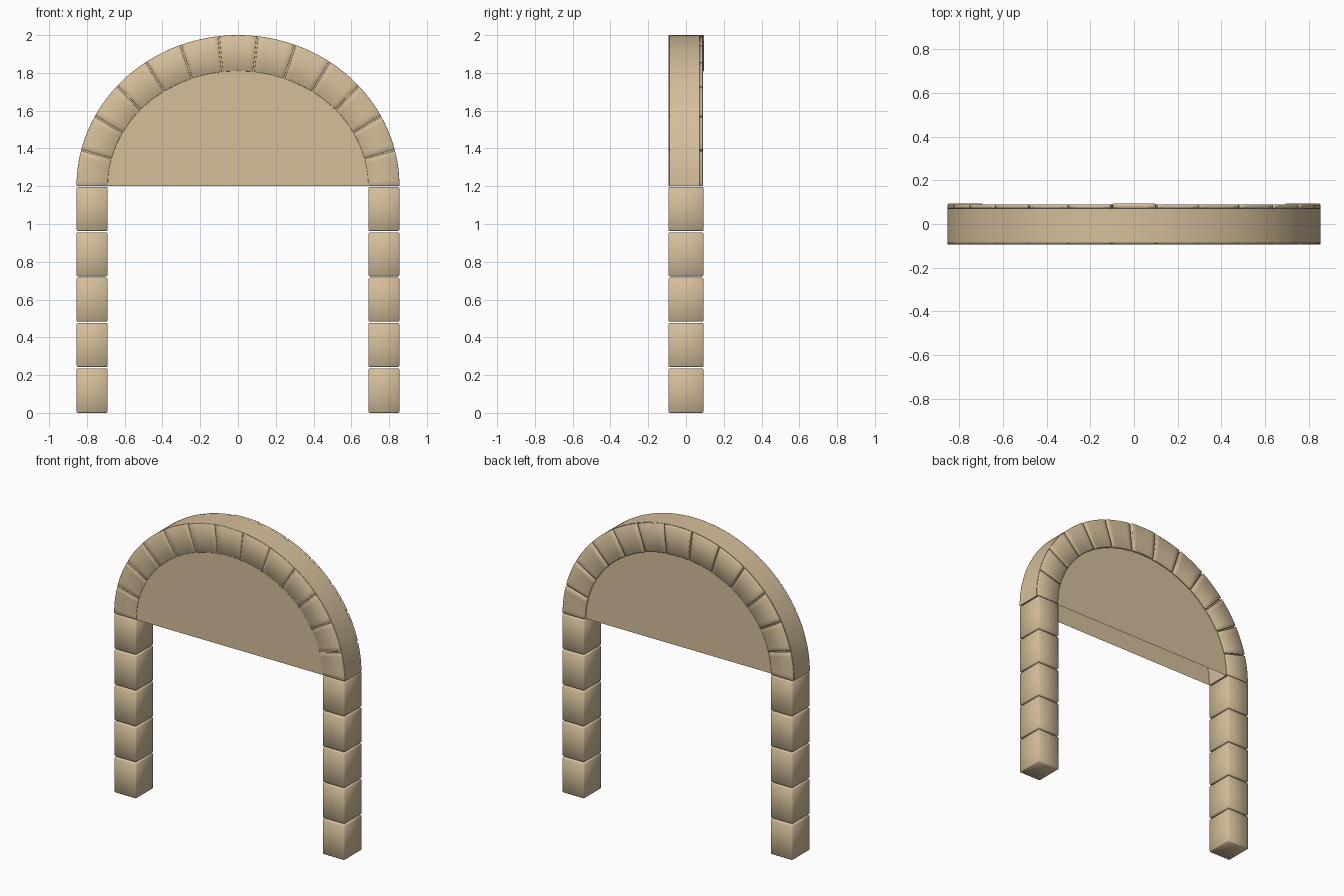
import bpy, bmesh, math

if "Cube" in bpy.data.objects:
    bpy.data.objects.remove(bpy.data.objects["Cube"])

RX, RZ = 0.855, 0.80      # outer half-ellipse
IX, IZ = 0.69, 0.61       # inner half-ellipse
SPRING = 1.2              # height where the arch starts
STONES = 13

sand = bpy.data.materials.new("sandstone")
sand.diffuse_color = (0.67, 0.52, 0.33, 1)
sand.use_nodes = True
sand.node_tree.nodes["Principled BSDF"].inputs["Base Color"].default_value = sand.diffuse_color


def finish(name, bm, smooth=True):
    bmesh.ops.recalc_face_normals(bm, faces=bm.faces)
    me = bpy.data.meshes.new(name)
    bm.to_mesh(me)
    bm.free()
    for p in me.polygons:
        p.use_smooth = smooth
    me.materials.append(sand)
    ob = bpy.data.objects.new(name, me)
    bpy.context.collection.objects.link(ob)
    return ob


def bevel(bm, width):
    sharp = [e for e in bm.edges if e.calc_face_angle(0) > math.radians(40)]
    bmesh.ops.bevel(bm, geom=sharp, offset=width, segments=1,
                    affect='EDGES', profile=0.5)


def sector(a0, a1, n, y0, y1):
    """Closed slice of the elliptical arch between two angles."""
    bm = bmesh.new()
    rings = []
    for i in range(n + 1):
        a = a0 + (a1 - a0) * i / n
        c, s = math.cos(a), math.sin(a)
        rings.append([bm.verts.new((rx * c, y, SPRING + rz * s))
                      for rx, rz, y in ((IX, IZ, y0), (RX, RZ, y0),
                                        (RX, RZ, y1), (IX, IZ, y1))])
    for p, q in zip(rings, rings[1:]):
        for k in range(4):
            m = (k + 1) % 4
            bm.faces.new((p[k], p[m], q[m], q[k]))
    bm.faces.new(rings[0])
    bm.faces.new(rings[-1])
    bmesh.ops.recalc_face_normals(bm, faces=bm.faces)
    return bm


# Arch body behind the stone faces
core = finish("arch_body", sector(0, math.pi, 78, -0.088, 0.072))
bpy.context.view_layer.objects.active = core
core.select_set(True)
bpy.ops.object.shade_smooth_by_angle(angle=math.radians(30))

# Wedge stones on the front and back of the arch, keystone slightly proud
step = math.pi / STONES
gap = 0.006
for i in range(STONES):
    a0 = i * step + (gap if i else 0)
    a1 = (i + 1) * step - (gap if i < STONES - 1 else 0)
    back = 0.094 if i == STONES // 2 else 0.089
    for side, y0, y1, w in (("front", -0.093, -0.088, 0.002),
                            ("back", 0.072, back, 0.003)):
        bm = sector(a0, a1, 6, y0, y1)
        bevel(bm, w)
        finish(f"arch_stone_{side}_{i + 1}", bm)

# Filled half-ellipse panels, open underneath
for name, y in (("front_panel", -0.0905), ("back_panel", 0.072)):
    bm = bmesh.new()
    vs = [bm.verts.new((IX * math.cos(math.pi * i / 78), y,
                        SPRING + IZ * math.sin(math.pi * i / 78)))
          for i in range(79)]
    f = bm.faces.new(vs)
    f.normal_update()
    if f.normal.y * y < 0:
        f.normal_flip()
    me = bpy.data.meshes.new(name)
    bm.to_mesh(me)
    bm.free()
    me.materials.append(sand)
    bpy.context.collection.objects.link(bpy.data.objects.new(name, me))

# Pillars of five stacked blocks
for side, sx in (("left", -1), ("right", 1)):
    for i in range(5):
        z0 = i * 0.24 + (0.003 if i else 0)
        z1 = (i + 1) * 0.24 - 0.004
        bm = bmesh.new()
        bmesh.ops.create_cube(bm, size=1)
        for v in bm.verts:
            v.co.x = sx * (IX + RX) / 2 + v.co.x * (RX - IX)
            v.co.y *= 0.187
            v.co.z = (z0 + z1) / 2 + v.co.z * (z1 - z0)
        bevel(bm, 0.006)
        finish(f"{side}_pillar_block_{i + 1}", bm)
